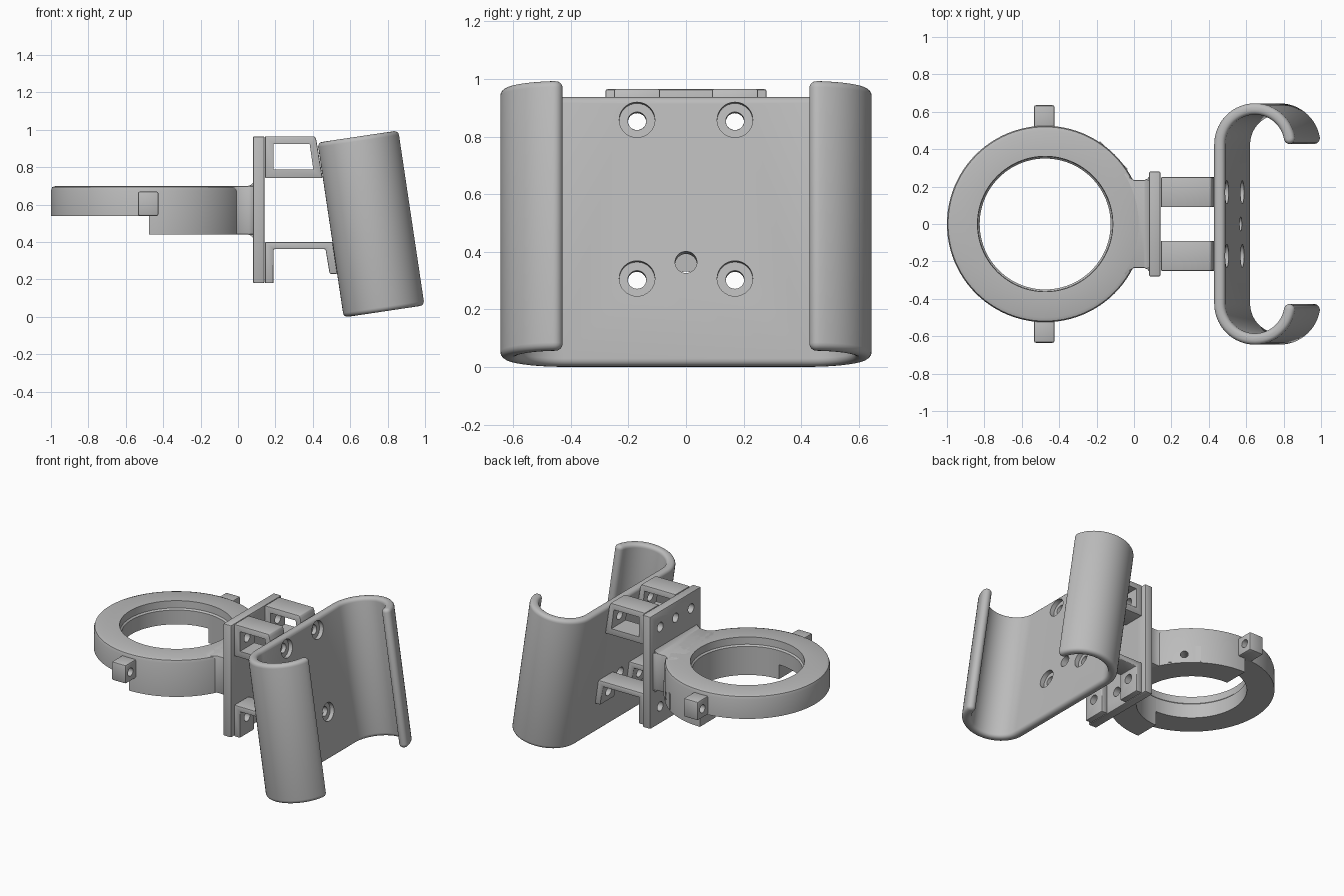
import bpy, bmesh
from math import sin, cos, pi, radians
from mathutils import Vector, Matrix

cube = bpy.data.objects.get("Cube")
if cube:
    bpy.data.objects.remove(cube, do_unlink=True)

grey = bpy.data.materials.new("plain_grey")
grey.use_nodes = True
COLOUR = (0.5, 0.5, 0.5, 1)
grey.diffuse_color = COLOUR
grey.node_tree.nodes["Principled BSDF"].inputs["Base Color"].default_value = COLOUR


def finish(name, bm):
    bmesh.ops.recalc_face_normals(bm, faces=bm.faces)
    mesh = bpy.data.meshes.new(name)
    bm.to_mesh(mesh)
    bm.free()
    mesh.materials.append(grey)
    obj = bpy.data.objects.new(name, mesh)
    bpy.context.collection.objects.link(obj)
    return obj


def activate(obj):
    bpy.ops.object.select_all(action='DESELECT')
    obj.select_set(True)
    bpy.context.view_layer.objects.active = obj


def smooth(obj):
    activate(obj)
    bpy.ops.object.shade_smooth_by_angle(angle=radians(35))


def prism(name, points, along):
    """Extrude a closed loop of 3D points along a vector."""
    bm = bmesh.new()
    face = bm.faces.new([bm.verts.new(p) for p in points])
    ext = bmesh.ops.extrude_face_region(bm, geom=[face])
    verts = [g for g in ext["geom"] if isinstance(g, bmesh.types.BMVert)]
    bmesh.ops.translate(bm, verts=verts, vec=along)
    return finish(name, bm)


def box(name, lo, hi):
    x0, y0, z0 = lo
    x1, y1, z1 = hi
    loop = [(x0, y0, z0), (x1, y0, z0), (x1, y1, z0), (x0, y1, z0)]
    return prism(name, loop, (0, 0, z1 - z0))


def rod(centre, axis, radius, length):
    bm = bmesh.new()
    turn = Vector((0, 0, 1)).rotation_difference(Vector(axis)).to_matrix().to_4x4()
    bmesh.ops.create_cone(bm, cap_ends=True, segments=32, radius1=radius, radius2=radius,
                          depth=length, matrix=Matrix.Translation(centre) @ turn)
    return finish("cutter", bm)


def cut(obj, cutters):
    for cutter in cutters:
        cutter.hide_render = True
        mod = obj.modifiers.new("cut", 'BOOLEAN')
        mod.operation = 'DIFFERENCE'
        mod.solver = 'EXACT'
        mod.object = cutter
        activate(obj)
        bpy.ops.object.modifier_apply(modifier=mod.name)
        bpy.data.objects.remove(cutter, do_unlink=True)


def bevel(obj, width, segments=2, limit=50):
    mod = obj.modifiers.new("bevel", 'BEVEL')
    mod.width = width
    mod.segments = segments
    mod.limit_method = 'ANGLE'
    mod.angle_limit = radians(limit)
    activate(obj)
    bpy.ops.object.modifier_apply(modifier=mod.name)


# Clamp ring: a shallow outer half and a deeper inner half
RING_X = -0.475


def half_ring(name, bottom, start, steps=48):
    profile = [(0.35, bottom), (0.525, bottom), (0.525, 0.675), (0.519, 0.693),
               (0.50, 0.70), (0.362, 0.70), (0.36, 0.65), (0.35, 0.64)]
    bm = bmesh.new()
    rows = []
    for i in range(steps + 1):
        a = start + pi * i / steps
        rows.append([bm.verts.new((RING_X + r * cos(a), r * sin(a), z)) for r, z in profile])
    n = len(profile)
    for a, b in zip(rows, rows[1:]):
        for j in range(n):
            k = (j + 1) % n
            bm.faces.new((a[j], b[j], b[k], a[k]))
    bm.faces.new(rows[0])
    bm.faces.new(rows[-1])
    return finish(name, bm)


smooth(half_ring("ring_outer_half", 0.54, pi / 2))
inner = half_ring("ring_inner_half", 0.44, -pi / 2)
diagonal = Vector((1, 1, 0)).normalized()
hub = Vector((RING_X, 0, 0.5))
cut(inner, [rod(hub + diagonal * 0.45, diagonal, 0.025, 0.3)])
smooth(inner)

# Flat pad around the set screw on the ring
side = Vector((-diagonal.y, diagonal.x, 0)) * 0.105
middle = hub + diagonal * 0.45
pad = prism("screw_pad", [middle + side * s + Vector((0, 0, h))
                          for s, h in ((-1, -0.05), (1, -0.05), (1, 0.06), (-1, 0.06))],
            diagonal * 0.07)
cut(pad, [rod(middle, diagonal, 0.025, 0.3)])

# Clamp lugs on both sides of the ring
for label, s in (("left", 1), ("right", -1)):
    y0, y1 = sorted((0.5 * s, 0.635 * s))
    lug = box("clamp_lug_" + label, (-0.535, y0, 0.54), (-0.425, y1, 0.67))
    bevel(lug, 0.01)
    cut(lug, [rod((-0.48, 0.582 * s, 0.605), (1, 0, 0), 0.028, 0.4)])
    smooth(lug)

# Neck with a flared foot against the plate
bm_neck = [(-0.1, -0.24), (-0.05, -0.275), (-0.025, -0.25), (0, -0.235), (0.055, -0.235),
           (0.072, -0.242), (0.085, -0.26)]
outline = bm_neck + [(x, -y) for x, y in reversed(bm_neck)]
neck = prism("neck", [(x, y, 0.44) for x, y in outline], (0, 0, 0.26))
bevel(neck, 0.01)
smooth(neck)
foot = prism("neck_foot", [(0.055, 0, 0.44), (0.055, 0, 0.70), (0.072, 0, 0.707),
                           (0.085, 0, 0.725), (0.085, 0, 0.415), (0.072, 0, 0.433)],
             (0, 0.47, 0))
foot.location.y = -0.235
smooth(foot)

# Mounting plate with two rows of screw holes
plate = box("mounting_plate", (0.08, -0.28, 0.18), (0.142, 0.28, 0.965))
bevel(plate, 0.008)
cut(plate, [rod((0.11, y, z), (1, 0, 0), 0.032, 0.3)
            for y in (-0.17, 0, 0.17) for z in (0.3, 0.855)])
smooth(plate)

# Brackets: closed frames above, open channels below
frame = [(0.144, 0.965), (0.41, 0.965), (0.419, 0.945), (0.452, 0.742), (0.144, 0.742)]
window = [(0.19, 0.925), (0.383, 0.925), (0.403, 0.787), (0.19, 0.787)]
channel = [(0.144, 0.40), (0.505, 0.40), (0.531, 0.23), (0.49, 0.23),
           (0.468, 0.362), (0.19, 0.362), (0.19, 0.18), (0.144, 0.18)]
for label, s in (("left", 1), ("right", -1)):
    y = 0.17 * s - 0.08

    def bracket(name, shape, hole_z, extra=()):
        obj = prism(name + label, [(x, y, z) for x, z in shape], (0, 0.16, 0))
        bevel(obj, 0.006)
        cut(obj, [*extra, rod((0.33, 0.17 * s, hole_z), (1, 0, 0), 0.032, 0.6)])
        smooth(obj)

    opening = prism("cutter", [(x, y - 0.1, z) for x, z in window], (0, 0.36, 0))
    bracket("upper_bracket_", frame, 0.855, [opening])
    bracket("lower_bracket_", channel, 0.30)

# Tilted cradle: a C-shaped section with rounded lips
TILT = Matrix.Translation((0.565, 0, -0.003)) @ Matrix.Rotation(radians(-8.5), 4, 'Y')
OUT, WALL, CENTRE_Y = 0.22, 0.06, 0.425
MID = OUT - WALL / 2
END = radians(170)


def arc(radius, a0, a1, steps, cu=OUT, cy=CENTRE_Y):
    return [(cu - radius * cos(a0 + (a1 - a0) * i / steps),
             cy + radius * sin(a0 + (a1 - a0) * i / steps)) for i in range(steps + 1)]


lip = arc(WALL / 2, END, END + pi, 8, OUT - MID * cos(END), CENTRE_Y + MID * sin(END))
half = arc(OUT, 0, END, 28) + lip[1:-1] + arc(OUT - WALL, END, 0, 28)
section = half + [(u, -y) for u, y in reversed(half)]
cradle = prism("cradle", [(u, y, 0) for u, y in section], (0, 0, 0.945))
bevel(cradle, 0.024, 4, 60)
holes = []
for y in (-0.17, 0.17):
    for v in (0.305, 0.862):
        holes += [rod((0.03, y, v), (1, 0, 0), 0.032, 0.16),
                  rod((0.08, y, v), (1, 0, 0), 0.062, 0.1)]
holes.append(rod((0.03, 0, 0.362), (1, 0, 0), 0.038, 0.16))
cut(cradle, holes)
cradle.data.transform(TILT)
smooth(cradle)
